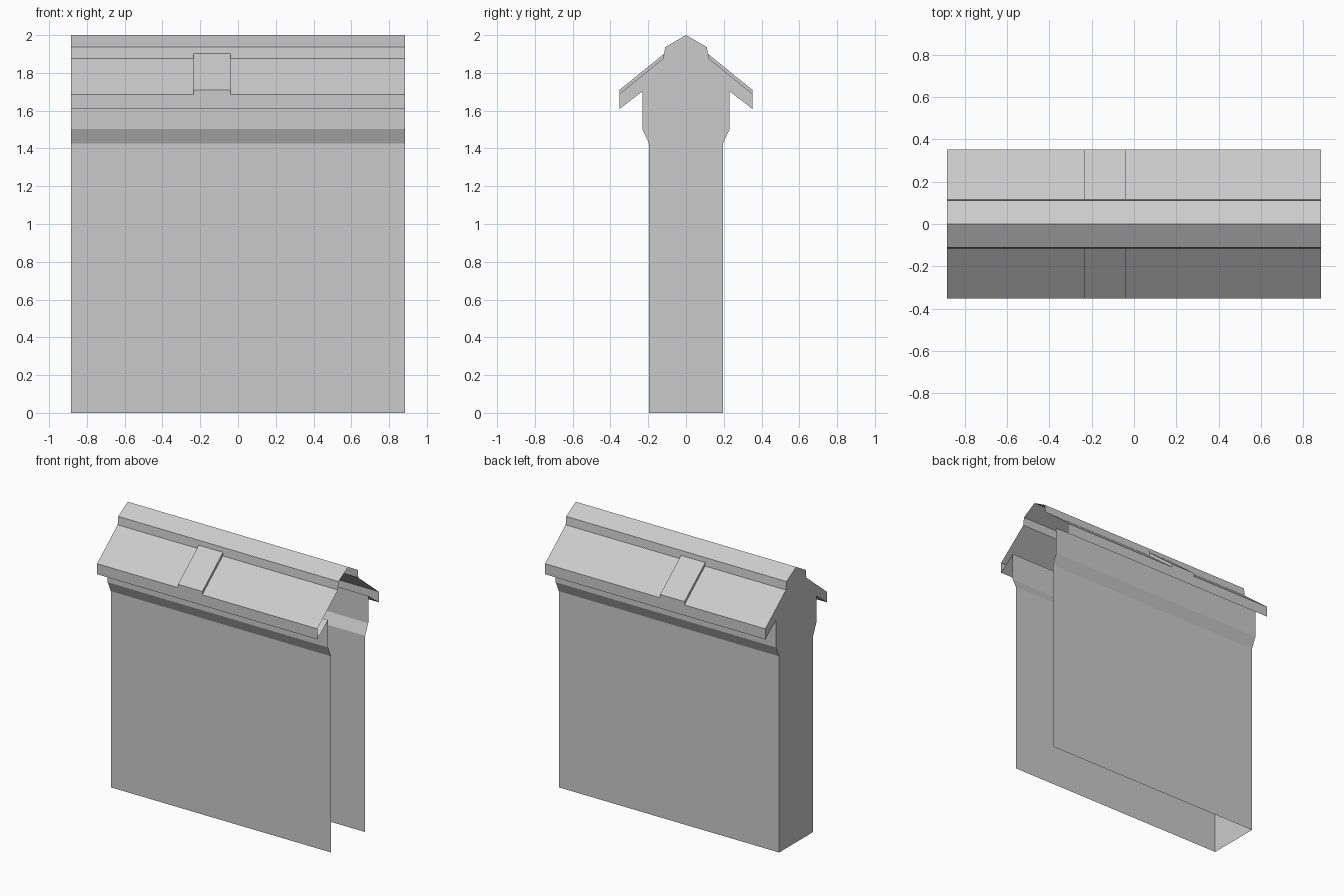
import bpy

if "Cube" in bpy.data.objects:
    bpy.data.objects.remove(bpy.data.objects["Cube"])

X0, X1 = -0.885, 0.885      # closed end, open end
T0, T1 = -0.235, -0.04      # raised tile span

# half profiles (y, z) listed bottom to top
WALL = [(0.195, 0), (0.195, 1.425), (0.231, 1.503), (0.231, 1.702)]
EAVE = (0.353, 1.608)
ROOF = [(0.353, 1.685), (0.117, 1.877)]
TILE = [(0.353, 1.709), (0.115, 1.902)]
RIDGE_SIDE = (0.111, 1.936)
PEAK = (0, 2.0)


def full(half, peak=True):
    """Mirror a half profile into a path running -y, over the top, to +y."""
    left = [(-y, z) for y, z in half]
    return left + ([PEAK] if peak else []) + half[::-1]


def make(name, polys):
    verts, faces, index = [], [], {}
    for poly in polys:
        face = []
        for p in poly:
            if p not in index:
                index[p] = len(verts)
                verts.append(p)
            face.append(index[p])
        faces.append(face)
    mesh = bpy.data.meshes.new(name)
    mesh.from_pydata(verts, [], faces)
    ob = bpy.data.objects.new(name, mesh)
    bpy.context.collection.objects.link(ob)
    return ob


def sweep(path, a, b):
    """Extrude an open path along x from a to b."""
    return [[(a, *p), (b, *p), (b, *q), (a, *q)] for p, q in zip(path, path[1:])]


def mirrored(half):
    path = full(half, False)
    n = len(half)
    return path[:n], path[n:]


# side walls with flared top, plus the soffits under the eaves
make("walls_and_soffits",
     [f for path in mirrored(WALL + [EAVE]) for f in sweep(path, X0, X1)])

# sloped roof with fascia, split around the raised tile
roof = []
for path in mirrored([EAVE] + ROOF + [RIDGE_SIDE]):
    roof += sweep(path, X0, T0) + sweep(path, T1, X1)
make("roof", roof)

# raised tile on each slope, with its exposed sides
tile = []
for path in mirrored([EAVE] + TILE + [RIDGE_SIDE]):
    tile += sweep(path, T0, T1)
for s in (-1, 1):
    ring = [(s * y, z) for y, z in ROOF + TILE[::-1]]
    for x in (T0, T1):
        flip = (s > 0) == (x == T0)
        tile.append([(x, *p) for p in (ring[::-1] if flip else ring)])
make("raised_tiles", tile)

# ridge top
make("ridge", sweep(full([RIDGE_SIDE]), X0, X1))

# closed end; the opposite end and the bottom stay open
make("end_cap", [[(X0, *p) for p in full(WALL + [EAVE] + ROOF + [RIDGE_SIDE])]])
